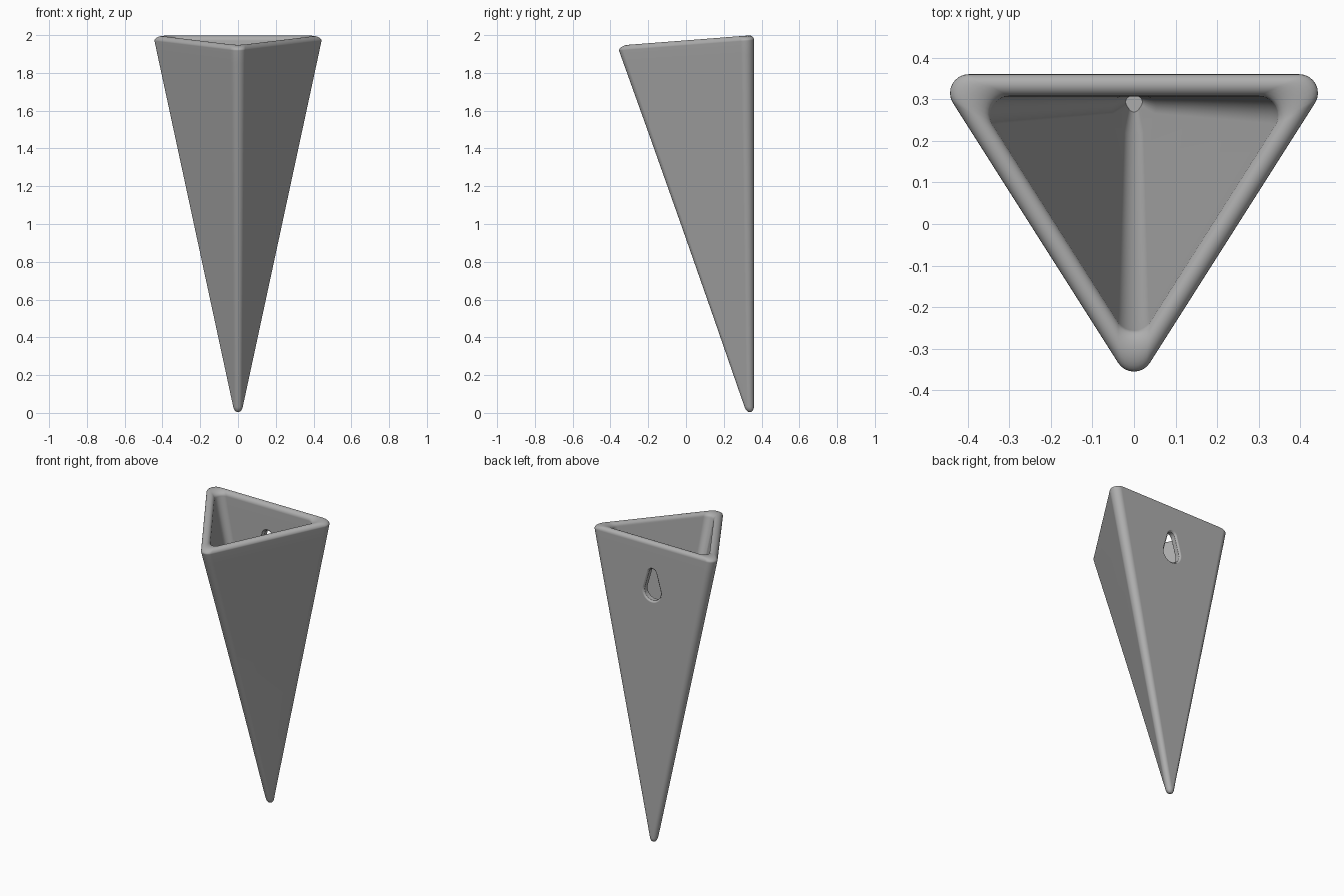
import bpy, bmesh
from math import sin, cos, pi, hypot, radians
from mathutils import Vector

if "Cube" in bpy.data.objects:
    bpy.data.objects.remove(bpy.data.objects["Cube"], do_unlink=True)

HALF, BACK, FRONT = 0.485, 0.36, -0.403   # sharp triangle at the top
DEPTH = BACK - FRONT
SIDE = hypot(HALF, DEPTH)
INR = HALF * DEPTH / (HALF + SIDE)        # its inscribed radius
TILT, WALL, SEG = 0.078, 0.053, 8

grey = bpy.data.materials.new("grey ceramic")
grey.use_nodes = True
colour = (0.42, 0.42, 0.42, 1)
grey.diffuse_color = colour
grey.node_tree.nodes["Principled BSDF"].inputs["Base Color"].default_value = colour


def taper(z):
    return 0.08 + 0.46 * z


def triangle_ring(z, inset, fillet, s):
    """Rounded triangle section, inset from the sharp one, on the tilted plane."""
    inr = INR * s
    centre = Vector((0, BACK - inr))
    k = max(0.03, 1 - (inset + fillet) / inr)
    corners = [(0, BACK - DEPTH * s), (HALF * s, BACK), (-HALF * s, BACK)]
    normals = [Vector((-DEPTH, -HALF)), Vector((DEPTH, -HALF)), Vector((0, 1))]
    ring = []
    for i, c in enumerate(corners):
        mid = centre + (Vector(c) - centre) * k
        a, b = normals[i].normalized(), normals[(i + 1) % 3].normalized()
        turn = a.angle(b)
        for j in range(SEG + 1):
            t = j / SEG
            n = (a * sin((1 - t) * turn) + b * sin(t * turn)) / sin(turn)
            p = mid + n * fillet
            ring.append((p.x, p.y, z - TILT * s * (BACK - p.y)))
    return ring


def loft(name, rings):
    bm = bmesh.new()
    loops = [[bm.verts.new(p) for p in ring] for ring in rings]
    for lo, hi in zip(loops, loops[1:]):
        for i in range(len(lo)):
            j = (i + 1) % len(lo)
            bm.faces.new((lo[i], lo[j], hi[j], hi[i]))
    bm.faces.new(loops[0][::-1])
    bm.faces.new(loops[-1])
    bmesh.ops.recalc_face_normals(bm, faces=bm.faces)
    mesh = bpy.data.meshes.new(name)
    bm.to_mesh(mesh)
    bm.free()
    mesh.materials.append(grey)
    obj = bpy.data.objects.new(name, mesh)
    bpy.context.collection.objects.link(obj)
    return obj


rings = []
# Rounded tip
TIP = 0.03
for i in range(6):
    a = radians(15 + 15 * i)
    z = TIP * (1 - cos(a)) if i < 5 else TIP
    inr = INR * taper(z)
    r = inr * sin(a) * 0.95
    rings.append(triangle_ring(z + 0.004, inr - r - 0.001, r, taper(z)))
# Outer walls
for z in (0.1, 0.5, 1.0, 1.5, 1.9):
    rings.append(triangle_ring(z, 0, 0.025 + 0.01 * z, taper(z)))
# Rounded rim
H = WALL / 2
for i in range(13):
    a = pi * i / 12
    z = 2.0 - H + H * sin(a)
    rings.append(triangle_ring(z, H - H * cos(a), 0.045, taper(2.0 - H)))
# Inner walls down to the cavity floor
for z in (1.9, 1.5, 1.0, 0.6, 0.4):
    s = taper(z)
    rings.append(triangle_ring(z, WALL, min(0.02 + 0.012 * z, 0.8 * (INR * s - WALL)), s))
planter = loft("wall_planter", rings)


# Pear-shaped hanging hole with softened edges
def pear_ring(y, grow):
    low, high, r1, r2 = 1.67, 1.79, 0.06, 0.027
    lean = (r1 - r2) / (high - low)
    pts = []
    for zc, r, start, end in ((high, r2, lean, pi - lean), (low, r1, pi - lean, 2 * pi + lean)):
        for i in range(17):
            a = start + (end - start) * i / 16
            pts.append(((r + grow) * cos(a), y, zc + (r + grow) * sin(a)))
    return pts


R = 0.012
inside = BACK - WALL
profile = [(inside - 0.02, R)]
profile += [(inside + R * sin(a), R * (1 - cos(pi / 2 - a)))
            for a in (pi / 8 * i for i in range(5))]
profile += [(BACK - R * sin(a), R * (1 - cos(pi / 2 - a)))
            for a in (pi / 8 * i for i in range(4, -1, -1))]
profile.append((BACK + 0.05, R))
cutter = loft("hole_cutter", [pear_ring(y, g) for y, g in profile])
cutter.hide_render = True

bpy.ops.object.select_all(action="DESELECT")
planter.select_set(True)
bpy.context.view_layer.objects.active = planter
cut = planter.modifiers.new("hanging_hole", "BOOLEAN")
cut.operation, cut.solver, cut.object = "DIFFERENCE", "EXACT", cutter
bpy.ops.object.modifier_apply(modifier=cut.name)
bpy.data.objects.remove(cutter, do_unlink=True)

bpy.ops.object.shade_smooth_by_angle(angle=radians(50))
weighted = planter.modifiers.new("even_shading", "WEIGHTED_NORMAL")
weighted.keep_sharp = True
